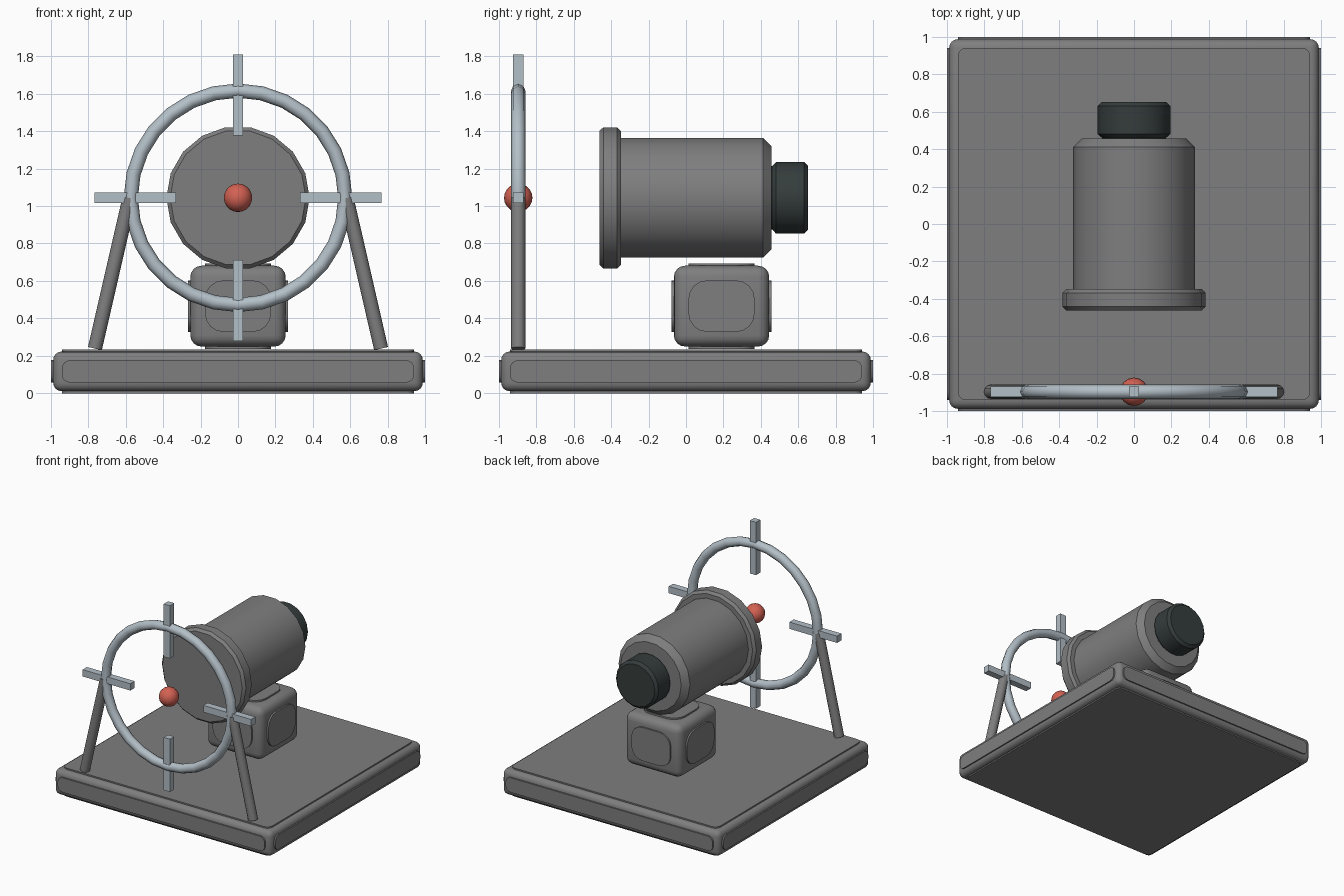
import bpy, bmesh, math
from mathutils import Vector, Matrix

if "Cube" in bpy.data.objects:
    bpy.data.objects.remove(bpy.data.objects["Cube"])


def material(name, rgb):
    m = bpy.data.materials.new(name)
    m.diffuse_color = (*rgb, 1)
    m.use_nodes = True
    m.node_tree.nodes["Principled BSDF"].inputs["Base Color"].default_value = m.diffuse_color
    return m


GREY = material("mid grey", (0.21, 0.21, 0.213))
STEEL = material("pale steel", (0.45, 0.52, 0.57))
DARK = material("dark green grey", (0.035, 0.046, 0.045))
RED = material("soft red", (0.65, 0.12, 0.085))


def finish(name, bm, mat, smooth=True):
    bmesh.ops.recalc_face_normals(bm, faces=bm.faces)
    me = bpy.data.meshes.new(name)
    bm.to_mesh(me)
    bm.free()
    me.materials.append(mat)
    ob = bpy.data.objects.new(name, me)
    bpy.context.collection.objects.link(ob)
    if smooth:
        bpy.context.view_layer.objects.active = ob
        ob.select_set(True)
        bpy.ops.object.shade_smooth_by_angle(angle=math.radians(32))
        ob.select_set(False)
    return ob


def box(name, centre, half, mat, bevel=0, axis=None, segments=4):
    """Box; bevels all edges, or only those parallel to one axis."""
    bm = bmesh.new()
    bmesh.ops.create_cube(bm, size=2)
    for v in bm.verts:
        v.co = Vector(centre) + Vector([v.co[i] * half[i] for i in range(3)])
    if bevel:
        edges = [e for e in bm.edges if axis is None or
                 abs((e.verts[0].co - e.verts[1].co)[axis]) > 1e-4]
        bmesh.ops.bevel(bm, geom=edges, offset=bevel, segments=segments,
                        profile=0.5, affect='EDGES')
    return finish(name, bm, mat, smooth=bevel > 0)


def panelled_block(name, centre, half, bevel, inset, corner, raise_by):
    """Rounded block with a slightly raised rounded panel on every side."""
    box(name, centre, half, GREY, bevel)
    for axis, tag in enumerate(("side", "front_back", "top_bottom")):
        h = [half[i] + raise_by if i == axis else half[i] - inset for i in range(3)]
        box(f"{name}_{tag}_panels", centre, h, GREY, corner, axis)


def lathe(name, profile, z, mat, sides=18):
    """Turn (y, radius) points around a horizontal y axis at height z."""
    bm = bmesh.new()
    rings = []
    for y, r in profile:
        rings.append([bm.verts.new((r * math.cos(a), y, z + r * math.sin(a)))
                      for a in (2 * math.pi * k / sides for k in range(sides))])
    for a, b in zip(rings, rings[1:]):
        for k in range(sides):
            j = (k + 1) % sides
            bm.faces.new((a[k], a[j], b[j], b[k]))
    bm.faces.new(rings[0])
    bm.faces.new(rings[-1])
    return finish(name, bm, mat)


def rod(name, p, q, r, mat, sides=12):
    p, q = Vector(p), Vector(q)
    bm = bmesh.new()
    rot = (q - p).to_track_quat('Z', 'Y').to_matrix().to_4x4()
    bmesh.ops.create_cone(bm, cap_ends=True, segments=sides, radius1=r, radius2=r,
                          depth=(q - p).length,
                          matrix=Matrix.Translation((p + q) / 2) @ rot)
    return finish(name, bm, mat)


ZC = 1.044   # height of the optical axis
YS = -0.897  # plane of the sight

# base plate and mounting block
panelled_block("base", (0, 0, 0.116), (0.988, 0.988, 0.106), 0.045, 0.046, 0.045, 0.011)
panelled_block("mount", (0, 0.19, 0.465), (0.255, 0.255, 0.216), 0.06, 0.078, 0.1, 0.013)

# barrel, front flange and rear knob
lathe("barrel", [(-0.40, 0.325), (0.412, 0.325), (0.458, 0.278)], ZC, GREY)
lathe("front_flange", [(-0.463, 0.363), (-0.442, 0.383), (-0.368, 0.383),
                       (-0.348, 0.363)], ZC, GREY)
lathe("rear_knob", [(0.44, 0.172), (0.461, 0.172), (0.481, 0.194), (0.632, 0.194),
                    (0.653, 0.172)], ZC, DARK)

# sight ring
bpy.ops.mesh.primitive_torus_add(major_segments=28, minor_segments=8,
                                 major_radius=0.573, minor_radius=0.038,
                                 location=(0, YS, ZC), rotation=(math.pi / 2, 0, 0))
ring = bpy.context.object
ring.name = "sight_ring"
ring.data.materials.append(STEEL)
bpy.ops.object.shade_smooth_by_angle(angle=math.radians(50))
ring.select_set(False)

# four cross bars and two legs
for s, v, h in ((-1, "lower", "left"), (1, "upper", "right")):
    box(v + "_sight_bar", (0, YS, ZC + s * 0.549), (0.028, 0.028, 0.217), STEEL)
    box(h + "_sight_bar", (s * 0.549, YS, ZC), (0.217, 0.028, 0.028), STEEL)
    rod(h + "_leg", (s * 0.765, YS, 0.238), (s * 0.58, YS, 1.043), 0.038, GREY)

# aiming bead
bm = bmesh.new()
bmesh.ops.create_uvsphere(bm, u_segments=16, v_segments=10, radius=0.076,
                          matrix=Matrix.Translation((0, YS, ZC)))
bead = finish("aiming_bead", bm, RED, smooth=False)
bead.data.shade_smooth()
